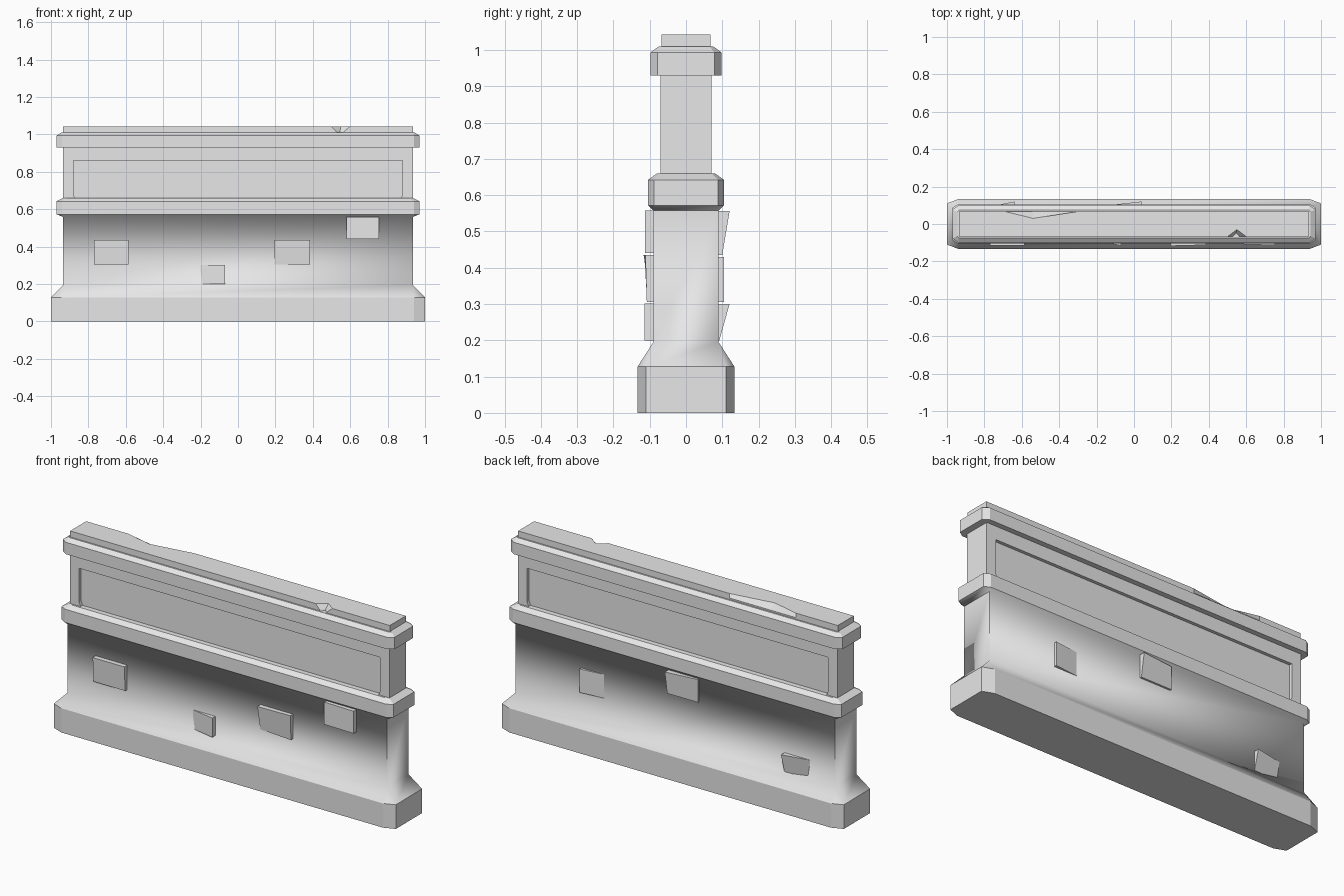
import bpy
import bmesh
from math import radians

cube = bpy.data.objects.get("Cube")
if cube:
    bpy.data.objects.remove(cube, do_unlink=True)

stone = bpy.data.materials.new("grey stone")
stone.use_nodes = True
GREY = (0.8, 0.8, 0.8, 1)
stone.diffuse_color = GREY
stone.node_tree.nodes["Principled BSDF"].inputs["Base Color"].default_value = GREY


def loft(name, rings, smooth_angle=0):
    """Skin a stack of equal-length point rings and cap both ends."""
    bm = bmesh.new()
    loops = [[bm.verts.new(p) for p in ring] for ring in rings]
    n = len(loops[0])
    for low, high in zip(loops, loops[1:]):
        for i in range(n):
            j = (i + 1) % n
            bm.faces.new((low[i], low[j], high[j], high[i]))
    bm.faces.new(loops[0][::-1])
    bm.faces.new(loops[-1])
    bmesh.ops.remove_doubles(bm, verts=bm.verts, dist=0.0001)
    bmesh.ops.recalc_face_normals(bm, faces=bm.faces)
    mesh = bpy.data.meshes.new(name)
    bm.to_mesh(mesh)
    bm.free()
    mesh.materials.append(stone)
    if smooth_angle:
        # only the long sides blend; the ends stay flat
        for face in mesh.polygons:
            face.use_smooth = abs(face.normal.y) > 0.3
        mesh.set_sharp_from_angle(angle=radians(smooth_angle))
    obj = bpy.data.objects.new(name, mesh)
    bpy.context.collection.objects.link(obj)
    return obj


def plan(hx, hy, cx, cy, z):
    """Rectangle in plan with its corners cut by cx and cy."""
    a, b = hx - cx, hy - cy
    return [(x, y, z) for x, y in (
        (-a, -hy), (a, -hy), (hx, -b), (hx, b),
        (a, hy), (-a, hy), (-hx, b), (-hx, -b))]


# Plinth, lower wall and mouldings
loft("base_plinth", [plan(1, 0.133, 0.06, 0.023, 0),
                     plan(1, 0.133, 0.06, 0.023, 0.128)])
loft("lower_wall", [plan(1, 0.133, 0.06, 0.023, 0.128),
                    plan(0.935, 0.09, 0, 0, 0.195),
                    plan(0.935, 0.09, 0, 0, 0.558),
                    plan(0.97, 0.105, 0.03, 0.017, 0.572)], 60)
loft("middle_moulding", [plan(0.97, 0.105, 0.03, 0.017, 0.572),
                         plan(0.97, 0.105, 0.03, 0.017, 0.642),
                         plan(0.935, 0.08, 0.02, 0.01, 0.66)])
loft("cap_moulding", [plan(0.97, 0.098, 0.03, 0.02, 0.93),
                      plan(0.97, 0.098, 0.03, 0.02, 0.993),
                      plan(0.945, 0.075, 0.01, 0.01, 1.01)])

# Upper wall: a frame open at the bottom around a recessed panel
half = [(0.935, 0.93), (0.935, 0.655), (0.87, 0.655), (0.88, 0.68), (0.88, 0.86)]
outline = half + [(-x, z) for x, z in reversed(half)]
loft("upper_frame", [[(x, y, z) for x, z in outline] for y in (-0.07, 0.07)])
loft("recessed_panel", [plan(0.885, 0.053, 0, 0, 0.655),
                        plan(0.885, 0.053, 0, 0, 0.87)])


# Coping slab, chipped on its front edge and worn on its back edge
def coping(z, left, right, chip_y, wear_y):
    mid = (left + right) / 2
    return [(x, y, z) for x, y in (
        (-0.935, -0.067), (left, -0.067), (mid, chip_y), (right, -0.067),
        (0.935, -0.067), (0.935, 0.067), (-0.3, 0.067),
        (-0.54, wear_y), (-0.69, 0.067), (-0.935, 0.067))]


loft("coping_slab", [coping(1.005, 0.53, 0.56, -0.05, 0.067),
                     coping(1.018, 0.522, 0.57, -0.045, 0.067),
                     coping(1.042, 0.5, 0.6, -0.03, 0.03)])


# Loose bricks: y reach of the four corners, from low left round to high left
def brick(name, side, x0, x1, z0, z1, reach):
    corners = [(x0, z0), (x1, z0), (x1, z1), (x0, z1)]
    back = [(x, side * 0.07, z) for x, z in corners]
    face = [(x, side * r, z) for (x, z), r in zip(corners, reach)]
    loft(name, [back, face])


brick("front_brick_left", -1, -0.77, -0.585, 0.305, 0.435, (0.107, 0.107, 0.115, 0.115))
brick("front_brick_low", -1, -0.2, -0.07, 0.2, 0.302, (0.088, 0.115, 0.115, 0.091))
brick("front_brick_middle", -1, 0.195, 0.385, 0.305, 0.435, (0.092, 0.108, 0.112, 0.117))
brick("front_brick_high", -1, 0.58, 0.755, 0.44, 0.558, (0.108, 0.113, 0.113, 0.108))
brick("back_brick_middle", 1, 0.4, 0.55, 0.305, 0.43, (0.088, 0.105, 0.105, 0.088))
brick("back_brick_high", 1, -0.14, 0.04, 0.435, 0.556, (0.1, 0.1, 0.12, 0.1))
brick("back_brick_low", 1, -0.8, -0.64, 0.2, 0.3, (0.085, 0.092, 0.12, 0.088))
